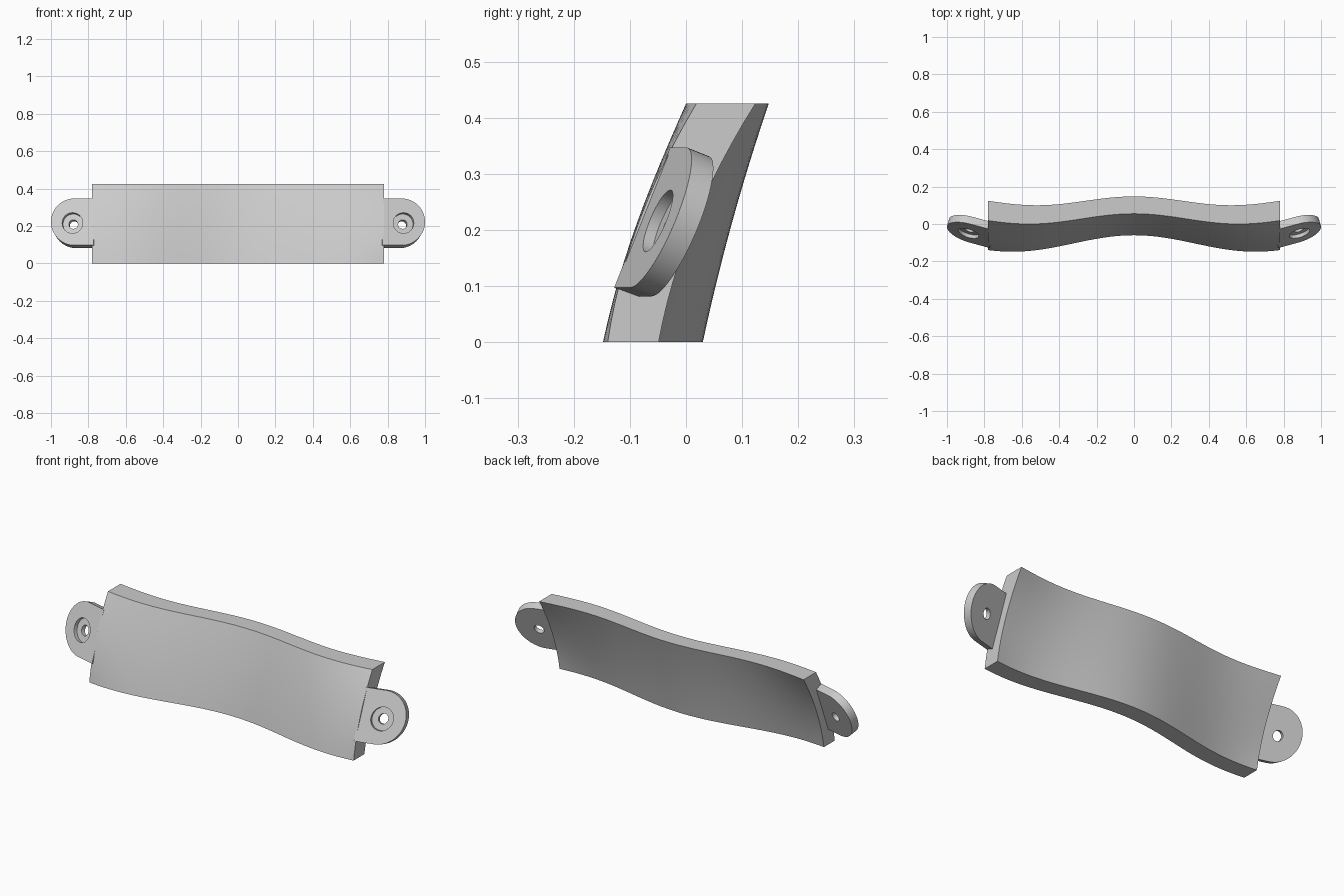
import bpy, bmesh, math
from mathutils import Vector

if "Cube" in bpy.data.objects:
    bpy.data.objects.remove(bpy.data.objects["Cube"])

HALF, HEIGHT = 0.78, 0.425
NX, NZ = 48, 12


def finish(name, bm, angle=35):
    bmesh.ops.recalc_face_normals(bm, faces=bm.faces)
    me = bpy.data.meshes.new(name)
    bm.to_mesh(me)
    bm.free()
    ob = bpy.data.objects.new(name, me)
    bpy.context.collection.objects.link(ob)
    bpy.ops.object.select_all(action='DESELECT')
    ob.select_set(True)
    bpy.context.view_layer.objects.active = ob
    bpy.ops.object.shade_smooth_by_angle(angle=math.radians(angle))
    return ob


def wave(x, low, amp, half_period):
    return low + amp * (1 + math.cos(math.pi * x / half_period))


# Wavy edges: (lowest y, amplitude, x of the lowest point) at bottom and top
FRONT = ((-0.148, 0.044, 0.65), (0.0, 0.0275, 0.56))
BACK = ((-0.057, 0.0435, 0.65), (0.100, 0.0237, 0.52))


def surface(side, x, z):
    bottom, top = wave(x, *side[0]), wave(x, *side[1])
    bow = 0.15 + 0.38 * (x / HALF) ** 4
    return bottom + (top - bottom) * z / HEIGHT - bow * z * (HEIGHT - z)


# Curved panel: closed cross-section loops swept along x
bm = bmesh.new()
loops = []
for i in range(NX + 1):
    x = -HALF + 2 * HALF * i / NX
    zs = [HEIGHT * k / NZ for k in range(NZ + 1)]
    pts = [(x, surface(FRONT, x, z), z) for z in zs]
    pts += [(x, surface(BACK, x, z), z) for z in reversed(zs)]
    loops.append([bm.verts.new(p) for p in pts])
n = len(loops[0])
for a, b in zip(loops, loops[1:]):
    for k in range(n):
        bm.faces.new((a[k], a[(k + 1) % n], b[(k + 1) % n], b[k]))
for end in (loops[0], loops[-1]):
    for k in range(NZ):
        bm.faces.new((end[k], end[k + 1], end[n - 2 - k], end[n - 1 - k]))
finish("curved_panel", bm)


# Mounting tab: rounded outline with a counterbored screw hole, tilted
def mounting_tab(name, s):
    sx, sz, thick = 0.27, 0.40, 0.043
    hx, hz = 0.885, 0.216
    cx, cz, r, inner = 0.875, 0.222, 0.125, 0.772
    outline = [(cx + r * math.cos(a), cz + r * math.sin(a))
               for a in (math.pi * (k / 32 - 0.5) for k in range(33))]
    outline += [(cx + (inner - cx) * k / 4, cz + r) for k in range(1, 5)]
    outline += [(inner, cz + r - 2 * r * k / 12) for k in range(1, 13)]
    outline += [(inner + (cx - inner) * k / 4, cz - r) for k in range(1, 4)]

    def circle(rad):
        angs = [math.atan2(z - hz, x - hx) for x, z in outline]
        return [(hx + rad * math.cos(a), hz + rad * math.sin(a)) for a in angs]

    inward = Vector((-sx, 1, -sz)).normalized()
    bm = bmesh.new()

    def ring(pts, depth):
        out = []
        for x, z in pts:
            p = Vector((x, -0.05 + sx * (x - hx) + sz * (z - hz), z)) + inward * depth
            out.append(bm.verts.new((s * p.x, p.y, p.z)))
        return out

    rings = [ring(outline, 0), ring(circle(0.055), 0),
             ring(circle(0.055), 0.02), ring(circle(0.024), 0.02),
             ring(circle(0.024), thick), ring(outline, thick)]
    m = len(outline)
    for a, b in zip(rings, rings[1:] + rings[:1]):
        for k in range(m):
            bm.faces.new((a[k], a[(k + 1) % m], b[(k + 1) % m], b[k]))
    finish(name, bm)


for label, sign in (("right", 1), ("left", -1)):
    mounting_tab(label + "_mounting_tab", sign)
